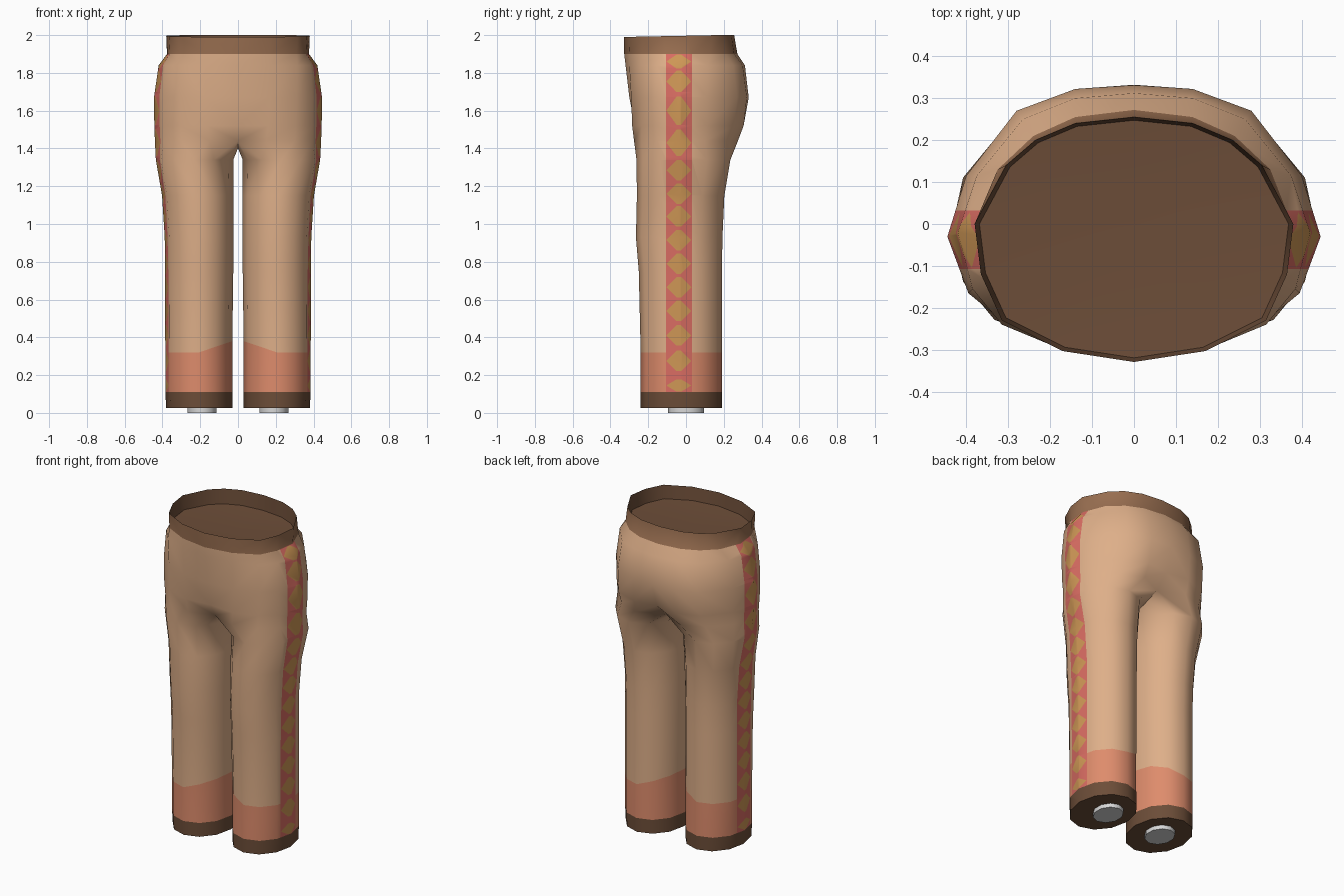
import bpy, bmesh, math
from mathutils import Vector

if "Cube" in bpy.data.objects:
    bpy.data.objects.remove(bpy.data.objects["Cube"])


def material(name, r, g, b):
    lin = [((c / 255 + 0.055) / 1.055) ** 2.4 for c in (r, g, b)]
    m = bpy.data.materials.new(name)
    m.diffuse_color = (*lin, 1)
    m.use_nodes = True
    m.node_tree.nodes["Principled BSDF"].inputs["Base Color"].default_value = m.diffuse_color
    return m


TAN, CUFF, DARK, BAND, STRIPE, OCHRE = range(6)
MATS = [material("tan_cloth", 222, 175, 137), material("orange_cuff", 222, 140, 108),
        material("dark_brown", 108, 77, 56), material("waist_brown", 152, 110, 80),
        material("pink_stripe", 216, 108, 98), material("ochre_diamond", 205, 150, 85)]
GREY = material("light_grey", 215, 215, 215)

# Leg sections: z, inner x, outer x, front y, back y
LEG = [(0.025, .03, .38, -.24, .19), (0.11, .03, .385, -.24, .19),
       (0.32, .03, .385, -.24, .19), (0.75, .025, .386, -.25, .19),
       (0.93, .025, .388, -.265, .193), (1.15, .025, .402, -.26, .203),
       (1.34, .025, .435, -.262, .235)]

# Half torso sections, front centre to back centre
TORSO = [
    (1.44, [(0, -.225), (.15, -.275), (.30, -.235), (.395, -.15), (.44, -.03),
            (.40, .10), (.29, .22), (.15, .275), (0, .20)]),
    (1.52, [(0, -.27), (.16, -.285), (.305, -.235), (.395, -.16), (.443, -.03),
            (.40, .11), (.285, .255), (.145, .305), (0, .285)]),
    (1.67, [(0, -.30), (.17, -.29), (.31, -.235), (.395, -.165), (.445, -.03),
            (.40, .115), (.28, .27), (.14, .322), (0, .332)]),
    (1.84, [(0, -.32), (.17, -.30), (.315, -.24), (.385, -.155), (.42, -.02),
            (.375, .115), (.265, .25), (.14, .30), (0, .312)]),
    (1.90, [(0, -.327), (.17, -.30), (.31, -.23), (.36, -.13), (.376, 0),
            (.325, .13), (.24, .21), (.14, .255), (0, .272)]),
    (1.99, [(0, -.329), (.17, -.303), (.315, -.23), (.365, -.12), (.38, 0),
            (.305, .14), (.235, .20), (.14, .24), (0, .255)])]

bm = bmesh.new()


def bridge(a, b, mat, closed):
    n = len(a)
    for i in range(n if closed else n - 1):
        j = (i + 1) % n
        bm.faces.new((a[i], a[j], b[j], b[i])).material_index = mat


# Leg tube, with a cuff line that rises towards the inner side
rings = []
for k, (z, x0, x1, y0, y1) in enumerate(LEG):
    ring = []
    for i in range(12):
        a = math.radians(-120 + 30 * i)
        lift = 0.06 * max(0, -math.cos(a)) if k == 2 else 0
        ring.append(bm.verts.new(((x0 + x1) / 2 + (x1 - x0) / 2 * math.cos(a),
                                  (y0 + y1) / 2 + (y1 - y0) / 2 * math.sin(a), z + lift)))
    rings.append(ring)
for k in range(len(rings) - 1):
    bridge(rings[k], rings[k + 1], (DARK, CUFF)[k] if k < 2 else TAN, True)
bm.faces.new(rings[0][::-1]).material_index = DARK

# Torso half, joined to the leg through three crotch points
torso = [[bm.verts.new((x, y, z + (0.012 * (y + .33) / .6 if z > 1.95 else 0))) for x, y in pts]
         for z, pts in TORSO]
crotch = [bm.verts.new((0, y, 1.40)) for y in (.09, -.02, -.13)]
bridge(rings[-1], torso[0] + crotch, TAN, True)
for k in range(len(torso) - 1):
    bridge(torso[k], torso[k + 1], BAND if k == 4 else TAN, False)

# Recessed dark top inside the waistband
floor = [bm.verts.new((v.co.x * .97, v.co.y * .97, 1.91)) for v in torso[-1]]
bridge(torso[-1], floor, DARK, False)
centre = bm.verts.new((0, -.03, 1.89))
for a, b in zip(floor, floor[1:]):
    bm.faces.new((a, b, centre)).material_index = DARK


def cut(faces, co, no):
    geom = set(faces)
    for f in faces:
        geom.update(f.edges)
        geom.update(f.verts)
    bmesh.ops.bisect_plane(bm, geom=list(geom), plane_co=co, plane_no=no, dist=1e-5)


def outer(mats):
    return [f for f in bm.faces
            if f.material_index in mats and f.calc_center_median().x > .33]


# Side stripe
Y0, Y1 = -.107, .032
for y in (Y0, Y1):
    cut(outer((TAN, CUFF)), (0, y, 0), (0, 1, 0))
for f in outer((TAN, CUFF)):
    if Y0 < f.calc_center_median().y < Y1:
        f.material_index = STRIPE

# Blunt diamonds cut into the stripe: centre height, half height
DIAMONDS = [(.145, .04)] + [(z, .066) for z in (.275, .41, .54, .665, .79, .915, 1.04, 1.16, 1.285)]
DIAMONDS += [(1.43, .085), (1.60, .092), (1.755, .07), (1.86, .045)]
YC, W = -.038, .066
for zc, h in DIAMONDS:
    t = h * .82
    for s in (-1, 1):
        cut(outer((STRIPE,)), (0, YC, zc + s * t), (0, 0, 1))

    def zone():
        return [f for f in outer((STRIPE,)) if abs(f.calc_center_median().z - zc) < t]
    for sy in (-1, 1):
        for sz in (-1, 1):
            cut(zone(), (0, YC + sy * W, zc), (0, sy / W, sz / h))
    for f in zone():
        c = f.calc_center_median()
        if abs(c.y - YC) / W + abs(c.z - zc) / h < 1:
            f.material_index = OCHRE

# Mirror to the other side
bmesh.ops.mirror(bm, geom=bm.verts[:] + bm.edges[:] + bm.faces[:], axis='X', merge_dist=1e-4)
bmesh.ops.recalc_face_normals(bm, faces=bm.faces[:])
mesh = bpy.data.meshes.new("trousers")
bm.to_mesh(mesh)
bm.free()
for m in MATS:
    mesh.materials.append(m)
trousers = bpy.data.objects.new("trousers", mesh)
bpy.context.collection.objects.link(trousers)


def smooth(ob):
    bpy.ops.object.select_all(action='DESELECT')
    ob.select_set(True)
    bpy.context.view_layer.objects.active = ob
    bpy.ops.object.shade_smooth_by_angle(angle=math.radians(50))


smooth(trousers)

# Grey pegs under the legs
for side, s in (("left", -1), ("right", 1)):
    bpy.ops.mesh.primitive_cylinder_add(vertices=10, radius=1, depth=1, location=(s * .19, 0, .02))
    peg = bpy.context.object
    peg.name = side + "_ankle_peg"
    peg.scale = (.08, .095, .04)
    peg.data.materials.append(GREY)
    smooth(peg)
